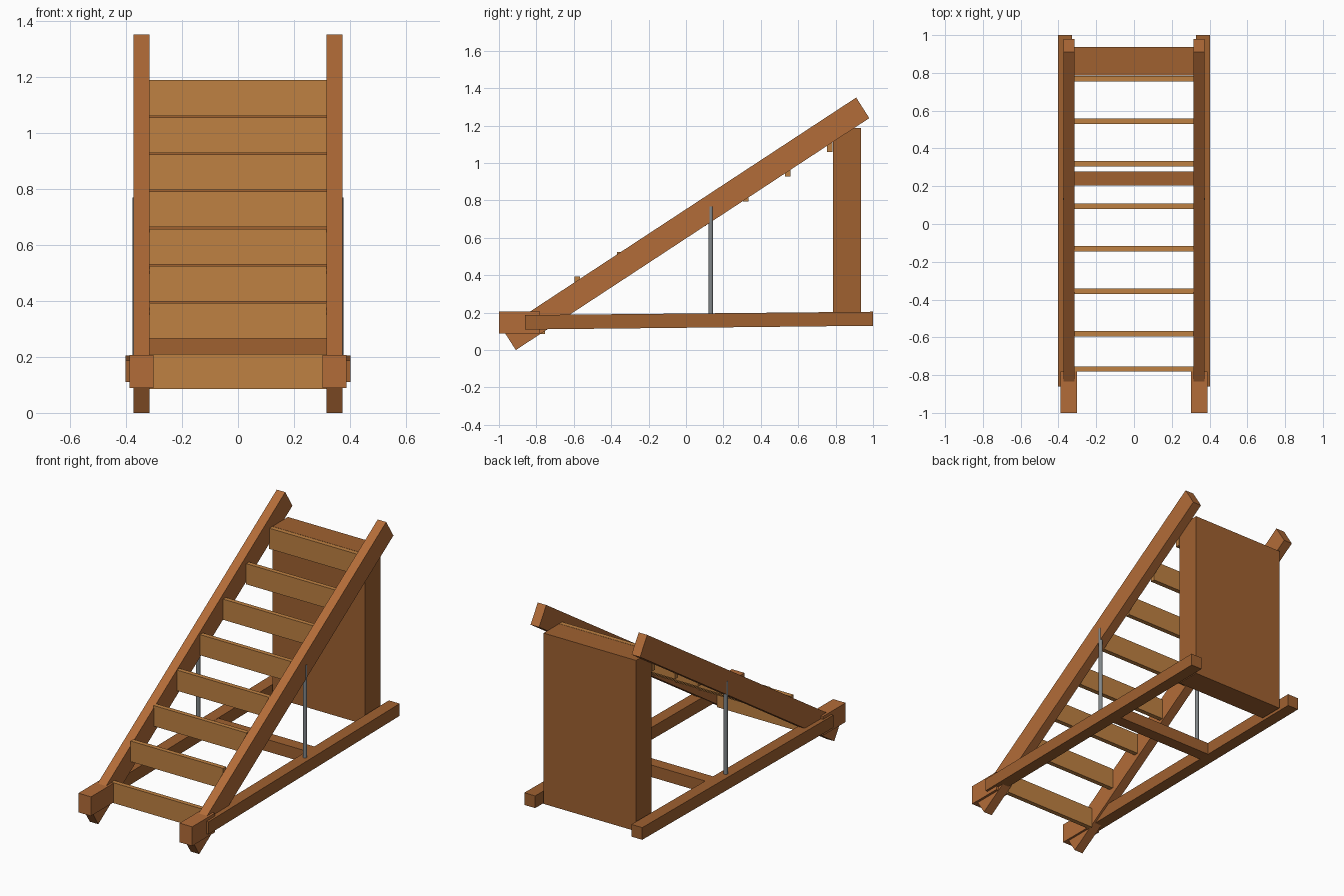
import bpy, math

if "Cube" in bpy.data.objects:
    bpy.data.objects.remove(bpy.data.objects["Cube"])

def material(name, rgb):
    m = bpy.data.materials.new(name)
    m.diffuse_color = (*rgb, 1)
    m.use_nodes = True
    m.node_tree.nodes["Principled BSDF"].inputs["Base Color"].default_value = m.diffuse_color
    return m

BEAM = material("beam_wood", (0.45, 0.15, 0.04))
DARK = material("dark_wood", (0.35, 0.12, 0.03))
LIGHT = material("tread_wood", (0.52, 0.22, 0.055))
STEEL = material("steel", (0.22, 0.24, 0.25))

def prism(name, profile, x0, x1, mat):
    """Extrude a (y, z) outline from x0 to x1."""
    n = len(profile)
    verts = [(x, y, z) for x in (x0, x1) for y, z in profile]
    faces = [tuple(range(n))[::-1], tuple(range(n, 2 * n))]
    faces += [(i, (i + 1) % n, (i + 1) % n + n, i + n) for i in range(n)]
    mesh = bpy.data.meshes.new(name)
    mesh.from_pydata(verts, [], faces)
    mesh.materials.append(mat)
    ob = bpy.data.objects.new(name, mesh)
    bpy.context.collection.objects.link(ob)
    return ob

def box(name, x0, x1, y0, y1, z0, z1, mat):
    return prism(name, [(y0, z0), (y1, z0), (y1, z1), (y0, z1)], x0, x1, mat)

def mirror(ob):
    ob.modifiers.new("mirror", 'MIRROR').use_axis = (True, False, False)

# sloping side stringers
mirror(prism("stringer", [(-0.91, 0.0), (0.98, 1.24), (0.91, 1.35), (-0.98, 0.11)],
             0.315, 0.373, BEAM))

# front foot blocks around the stringer ends
mirror(box("foot_block", 0.302, 0.388, -1.0, -0.78, 0.088, 0.206, BEAM))

# slightly rising base rails
mirror(prism("base_rail", [(-0.86, 0.11), (1.0, 0.13), (1.0, 0.205), (-0.86, 0.187)],
             0.328, 0.402, DARK))

# cross brace between the rails
box("cross_brace", -0.33, 0.33, 0.203, 0.278, 0.122, 0.196, DARK)

# upright back panel
box("back_panel", -0.315, 0.315, 0.785, 0.936, 0.135, 1.187, DARK)

# treads, the lowest sits between the foot blocks
box("tread_1", -0.316, 0.316, -0.782, -0.754, 0.085, 0.21, LIGHT)
for i in range(7):
    y, top = -0.581 + 0.225 * i, 0.392 + 0.1325 * i
    box(f"tread_{i + 2}", -0.316, 0.316, y - 0.014, y + 0.014, top - 0.127, top, LIGHT)

# steel support rods
for s, side in ((-1, "left"), (1, "right")):
    bpy.ops.mesh.primitive_cylinder_add(vertices=12, radius=0.012, depth=0.61,
                                        location=(s * 0.364, 0.133, 0.463))
    rod = bpy.context.object
    rod.name = f"support_rod_{side}"
    rod.data.materials.append(STEEL)
    bpy.ops.object.shade_smooth_by_angle(angle=math.radians(40))
